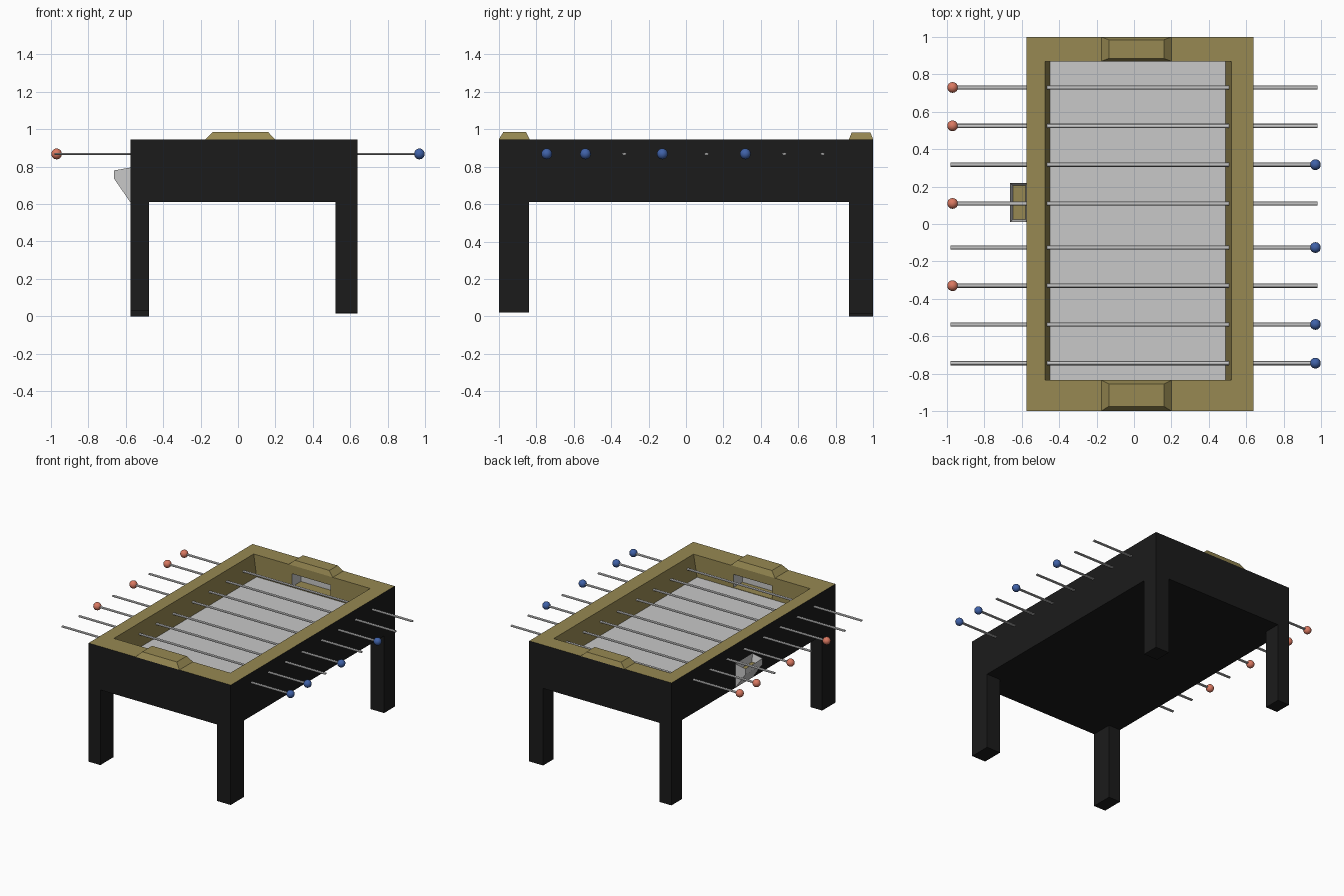
import bpy, bmesh
from math import pi
from mathutils import Matrix

cube = bpy.data.objects.get("Cube")
if cube:
    bpy.data.objects.remove(cube, do_unlink=True)


def material(name, r, g, b):
    m = bpy.data.materials.new(name)
    m.use_nodes = True
    m.diffuse_color = (r, g, b, 1)
    m.node_tree.nodes["Principled BSDF"].inputs["Base Color"].default_value = (r, g, b, 1)
    return m


BLACK = material("black_panel", 0.011, 0.011, 0.011)
WOOD = material("olive_wood", 0.31, 0.25, 0.085)
GREY = material("light_grey", 0.58, 0.58, 0.58)
RED = material("red_handle", 0.7, 0.19, 0.12)
BLUE = material("blue_handle", 0.05, 0.12, 0.39)


def finish(name, bm, *mats, smooth=False):
    bmesh.ops.recalc_face_normals(bm, faces=bm.faces[:])
    mesh = bpy.data.meshes.new(name)
    bm.to_mesh(mesh)
    bm.free()
    for m in mats:
        mesh.materials.append(m)
    for p in mesh.polygons:
        p.use_smooth = smooth
    obj = bpy.data.objects.new(name, mesh)
    bpy.context.collection.objects.link(obj)


def rect(bm, x0, x1, y0, y1, z):
    return [bm.verts.new((x, y, z)) for x, y in ((x0, y0), (x1, y0), (x1, y1), (x0, y1))]


def ring(bm, a, b, index=0):
    """Join two loops of four vertices with quads."""
    faces = []
    for i in range(4):
        j = (i + 1) % 4
        faces.append(bm.faces.new((a[i], a[j], b[j], b[i])))
        faces[-1].material_index = index
    return faces


def frustum(name, mat, base, top):
    bm = bmesh.new()
    a, b = rect(bm, *base), rect(bm, *top)
    ring(bm, a, b)
    bm.faces.new(a)
    bm.faces.new(b)
    finish(name, bm, mat)


# Table body: black outside, wooden rim and walls, grey playing floor
X0, X1, Y0, Y1 = -0.576, 0.638, -1.0, 1.0
IX0, IX1, IY0, IY1 = -0.475, 0.52, -0.835, 0.87
BOTTOM, TOP, FLOOR = 0.61, 0.945, 0.775

bm = bmesh.new()
under = rect(bm, X0, X1, Y0, Y1, BOTTOM)
outer = rect(bm, X0, X1, Y0, Y1, TOP)
inner = rect(bm, IX0, IX1, IY0, IY1, TOP)
floor = rect(bm, -0.45, 0.49, IY0, IY1, FLOOR)
bm.faces.new(under)
ring(bm, under, outer)
ring(bm, outer, inner, 1)
for i, j in ((1, 2), (3, 0)):
    bm.faces.new((inner[i], inner[j], floor[j], floor[i])).material_index = 1
bm.faces.new(floor).material_index = 2

# Goal recesses in both end walls: grey inside, wooden sill
for i, j, y, depth in ((0, 1, IY0, -0.11), (3, 2, IY1, 0.11)):
    wall = [floor[i], floor[j], inner[j], inner[i]]
    low, high = FLOOR + 0.003, 0.88
    corners = ((-0.15, low), (0.18, low), (0.18, high), (-0.15, high))
    mouth = [bm.verts.new((x, y, z)) for x, z in corners]
    back = [bm.verts.new((x, y + depth, z)) for x, z in corners]
    ring(bm, wall, mouth, 1)
    ring(bm, mouth, back, 2)[0].material_index = 1
    bm.faces.new(back).material_index = 2
finish("table_body", bm, BLACK, WOOD, GREY)

# Legs
for name, x0, x1, y0, y1, z in (
        ("front_right_leg", X0, IX0, Y0, -0.838, 0.03),
        ("back_right_leg", X0, IX0, 0.87, Y1, 0.0),
        ("front_left_leg", 0.52, X1, Y0, -0.838, 0.02),
        ("back_left_leg", 0.52, X1, 0.87, Y1, 0.015)):
    frustum(name, BLACK, (x0, x1, y0, y1, z), (x0, x1, y0, y1, BOTTOM))

# Raised bevelled blocks on the end rims
frustum("front_rim_block", WOOD, (-0.175, 0.2, Y0, IY0, TOP), (-0.135, 0.16, -0.975, -0.855, 0.986))
frustum("back_rim_block", WOOD, (-0.175, 0.2, IY1, Y1, TOP), (-0.135, 0.16, 0.885, 0.985, 0.982))

# Ball return tray: wedge with sides sloping in to a wooden bottom
bm = bmesh.new()
profile = ((X0, 0.61), (-0.662, 0.735), (-0.662, 0.78), (X0, 0.795))
near = [bm.verts.new((x, 0.01, z)) for x, z in profile]
far = [bm.verts.new((x, 0.22, z)) for x, z in profile]
bm.faces.new(near)
bm.faces.new(far)
for i in (0, 1, 3):
    j = (i + 1) % 4
    bm.faces.new((near[i], near[j], far[j], far[i]))
lip = [near[2], near[3], far[3], far[2]]
well = rect(bm, -0.647, X0 - 0.003, 0.025, 0.205, 0.735)
ring(bm, lip, well)
bm.faces.new(well).material_index = 1
finish("ball_return_tray", bm, GREY, WOOD)

# Flattened rods with a coloured knob on the player's side
ROD_Z = 0.868
for n, (y, side) in enumerate(((0.73, -1), (0.525, -1), (0.317, 1), (0.11, -1),
                               (-0.126, 1), (-0.33, -1), (-0.537, 1), (-0.744, 1)), 1):
    bm = bmesh.new()
    bmesh.ops.create_cone(bm, cap_ends=True, segments=8, radius1=0.0115, radius2=0.0115, depth=1.96,
                          matrix=Matrix.Translation((0, y, ROD_Z)) @ Matrix.Diagonal((1, 1, 0.55, 1))
                          @ Matrix.Rotation(pi / 2, 4, "Y"))
    finish(f"rod_{n}", bm, GREY)
    bm = bmesh.new()
    bmesh.ops.create_uvsphere(bm, u_segments=14, v_segments=10, radius=0.029,
                              matrix=Matrix.Translation((side * 0.97, y, ROD_Z)))
    finish(f"knob_{n}", bm, RED if side < 0 else BLUE, smooth=True)
